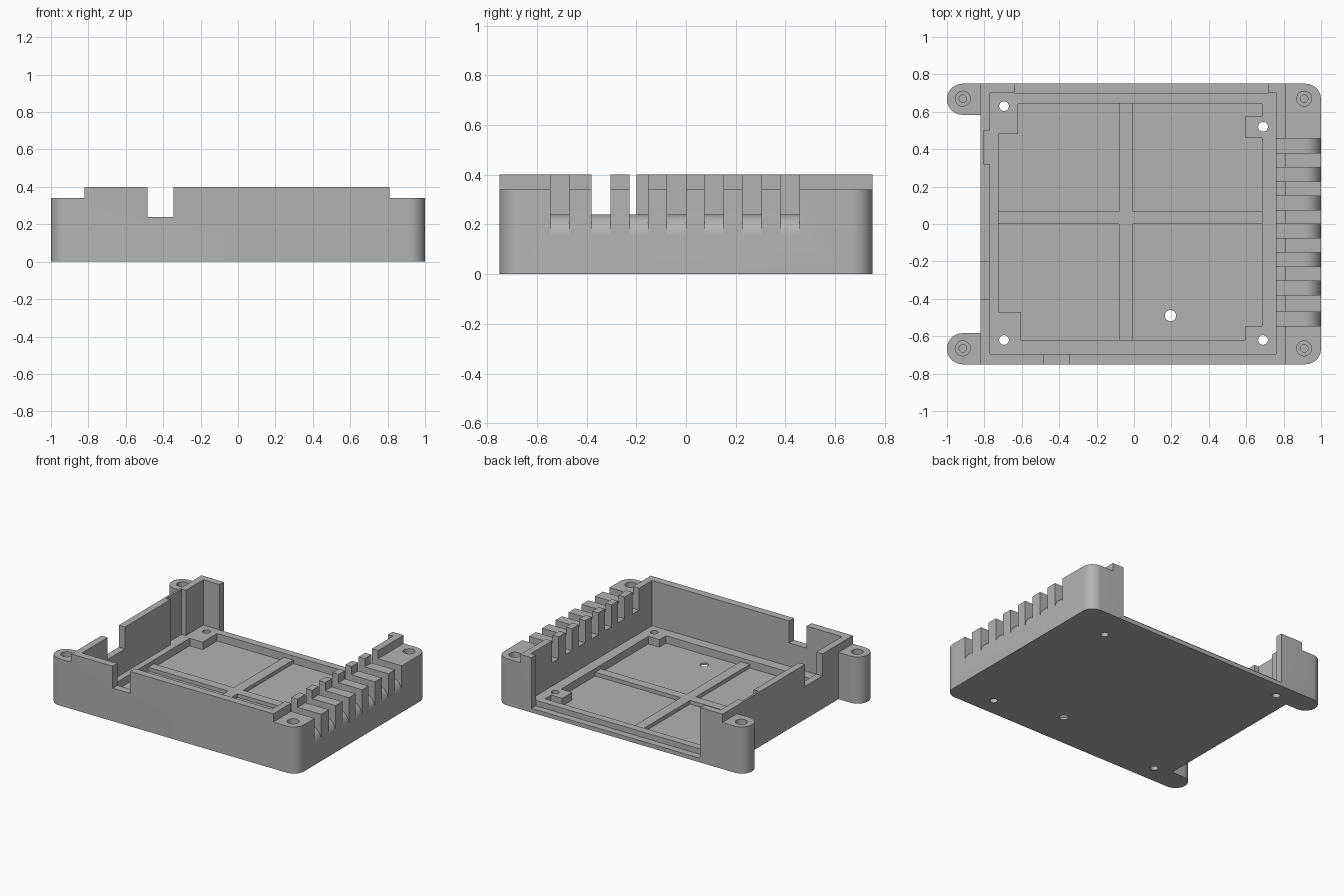
import bpy, bmesh, math
from mathutils import Vector

if "Cube" in bpy.data.objects:
    bpy.data.objects.remove(bpy.data.objects["Cube"])

grey = bpy.data.materials.new("grey_plastic")
grey.diffuse_color = (0.45, 0.45, 0.45, 1)
grey.use_nodes = True
grey.node_tree.nodes["Principled BSDF"].inputs["Base Color"].default_value = grey.diffuse_color


def prism(name, pts, lo, hi, axis="z"):
    """Extrude a 2D outline along z (xy points) or along y (xz points)."""
    bm = bmesh.new()
    place = (lambda p: (p[0], p[1], lo)) if axis == "z" else (lambda p: (p[0], lo, p[1]))
    face = bm.faces.new([bm.verts.new(place(p)) for p in pts])
    new = bmesh.ops.extrude_face_region(bm, geom=[face])["geom"]
    step = Vector((0, 0, hi - lo)) if axis == "z" else Vector((0, hi - lo, 0))
    bmesh.ops.translate(bm, vec=step, verts=[g for g in new if isinstance(g, bmesh.types.BMVert)])
    bmesh.ops.recalc_face_normals(bm, faces=bm.faces)
    mesh = bpy.data.meshes.new(name)
    bm.to_mesh(mesh)
    bm.free()
    mesh.materials.append(grey)
    obj = bpy.data.objects.new(name, mesh)
    bpy.context.collection.objects.link(obj)
    return obj


def rect(x0, x1, y0, y1):
    return [(x0, y0), (x1, y0), (x1, y1), (x0, y1)]


def arc(cx, cy, r, a0, a1, n=10):
    return [(cx + r * math.cos(math.radians(a0 + (a1 - a0) * i / n)),
             cy + r * math.sin(math.radians(a0 + (a1 - a0) * i / n))) for i in range(n + 1)]


def circle(cx, cy, r, n=28):
    return arc(cx, cy, r, 0, 360, n)[:-1]


def cut(target, cutter):
    mod = target.modifiers.new("cut", "BOOLEAN")
    mod.operation = "DIFFERENCE"
    mod.solver = "EXACT"
    mod.object = cutter
    bpy.context.view_layer.objects.active = target
    bpy.ops.object.modifier_apply(modifier=mod.name)
    bpy.data.objects.remove(cutter, do_unlink=True)


# Case outline: rounded right corners and two screw ears on the left
r = 0.083
outline = (arc(1 - r, -0.75 + r, r, -90, 0) + arc(1 - r, 0.75 - r, r, 0, 90)
           + arc(-1 + r, 0.75 - r, r, 90, 270, 20) + [(-0.82, 0.75 - 2 * r), (-0.82, -0.75 + 2 * r)]
           + arc(-1 + r, -0.75 + r, r, 90, 270, 20))
case = prism("case", outline, 0, 0.40)

# Lower shoulders outside the raised rim
cut(case, prism("c", rect(-1.1, -0.82, -0.9, 0.9), 0.34, 0.6))
cut(case, prism("c", rect(0.81, 1.1, -0.9, 0.9), 0.34, 0.6))

# Interior cavity down to the board ledge
cut(case, prism("c", rect(-0.77, 0.76, -0.695, 0.70), 0.07, 0.6))

# Sunken floor leaving mounting pads beside the ledge
floor = [(-0.605, -0.62), (0.595, -0.62), (0.595, -0.545), (0.685, -0.545),
         (0.685, 0.46), (0.595, 0.46), (0.595, 0.575), (0.685, 0.575), (0.685, 0.645),
         (-0.62, 0.645), (-0.62, 0.48), (-0.725, 0.48), (-0.725, -0.47), (-0.605, -0.47)]
cut(case, prism("c", floor, 0.015, 0.3))

# Wide back opening, left opening, front notch and left wall recess
cut(case, prism("c", rect(-0.64, 0.72, 0.70, 0.9), 0.03, 0.6))
cut(case, prism("c", rect(-0.9, -0.75, -0.40, -0.20), 0.24, 0.6))
cut(case, prism("c", rect(-0.485, -0.345, -0.9, -0.6), 0.24, 0.6))
cut(case, prism("c", rect(-0.805, -0.75, 0.32, 0.50), 0.07, 0.6))

# Vent slots with a rounded outer lip
slot = ([(0.70, 0.6), (0.70, 0.24)] + arc(0.91, 0.15, 0.09, 90, 0)
        + [(1.1, 0.15), (1.1, 0.6)])
for y in (-0.508, -0.342, -0.19, -0.038, 0.112, 0.265, 0.418):
    cut(case, prism("c", slot, y - 0.038, y + 0.038, "y"))

# Stepped blind screw holes in the corners
for x in (-0.915, 0.91):
    for y in (-0.665, 0.67):
        cut(case, prism("c", circle(x, y, 0.04), 0.22, 0.6))
        cut(case, prism("c", circle(x, y, 0.02), 0.08, 0.6))

# Through holes in the floor
for x, y, rad in ((-0.695, 0.63, 0.026), (-0.695, -0.62, 0.026), (0.69, 0.52, 0.026),
                  (0.69, -0.62, 0.026), (0.195, -0.49, 0.03)):
    cut(case, prism("c", circle(x, y, rad), -0.1, 0.3))

# Cross ribs on the sunken floor
cross = [(-0.08, -0.62), (-0.005, -0.62), (-0.005, 0.0), (0.685, 0.0), (0.685, 0.067),
         (-0.005, 0.067), (-0.005, 0.645), (-0.08, 0.645), (-0.08, 0.067),
         (-0.725, 0.067), (-0.725, 0.0), (-0.08, 0.0)]
ribs = prism("floor_ribs", cross, 0.012, 0.042)

bpy.ops.object.select_all(action="DESELECT")
case.select_set(True)
bpy.context.view_layer.objects.active = case
bpy.ops.object.shade_smooth_by_angle(angle=math.radians(30))
